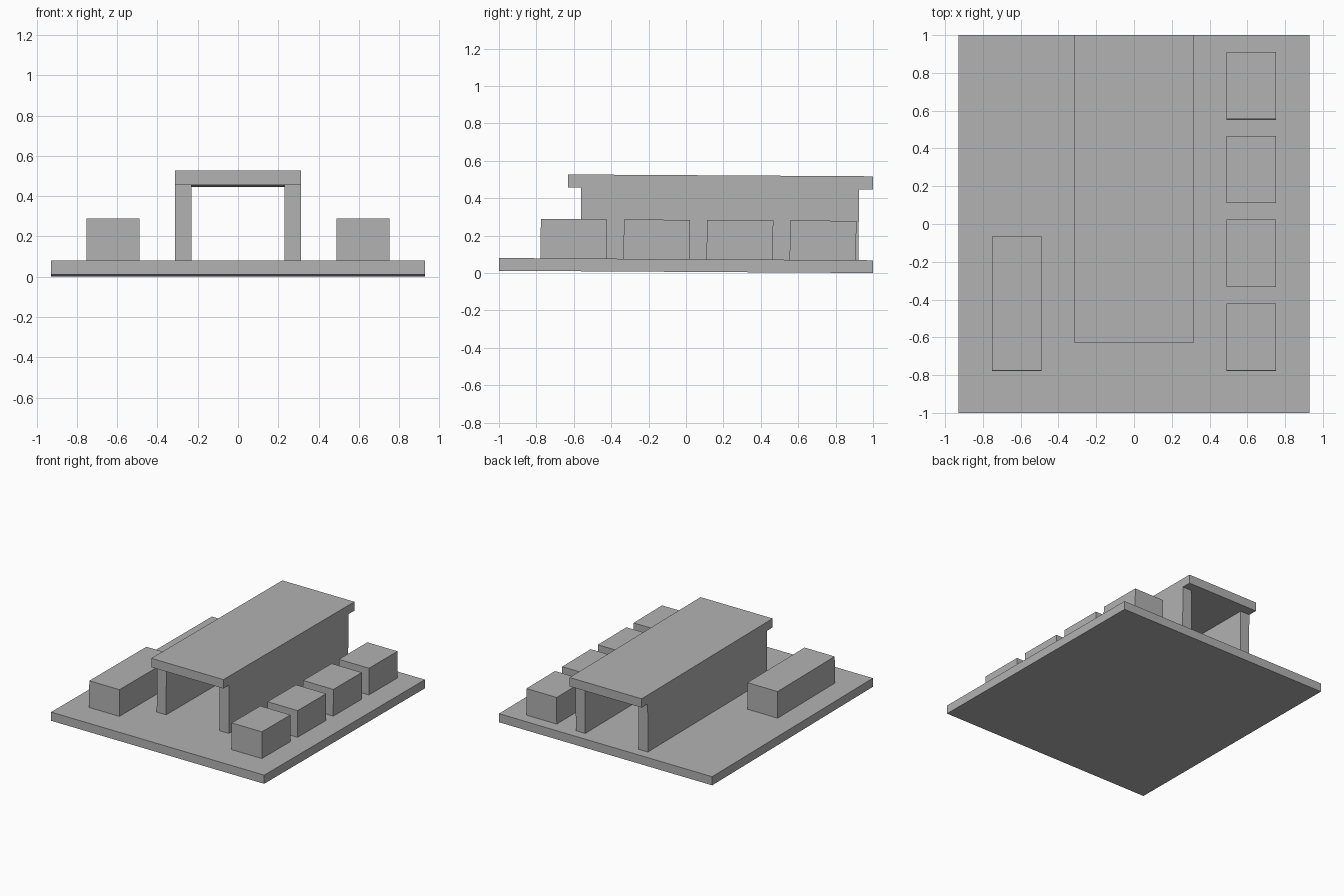
import bpy
from mathutils import Matrix

cube = bpy.data.objects.get("Cube")
if cube:
    bpy.data.objects.remove(cube, do_unlink=True)

# One flat grey for everything
grey = bpy.data.materials.new("plain_grey")
grey.use_nodes = True
colour = (0.445, 0.445, 0.445, 1)
grey.diffuse_color = colour
grey.node_tree.nodes["Principled BSDF"].inputs["Base Color"].default_value = colour

# The whole model leans slightly, with its front edge raised
TILT = Matrix.Translation((0, 0, 0.006)) @ Matrix.Rotation(-0.006, 4, 'X')


def box(name, x, y, z):
    """Box spanning the (low, high) range on each axis."""
    bpy.ops.mesh.primitive_cube_add(size=1)
    obj = bpy.context.object
    obj.name = name
    centre = [(a + b) / 2 for a, b in (x, y, z)]
    size = [b - a for a, b in (x, y, z)]
    obj.data.transform(TILT @ Matrix.Translation(centre) @ Matrix.Diagonal((*size, 1)))
    obj.data.materials.append(grey)
    return obj


BASE_TOP, BLOCK_TOP, WALL_TOP, ROOF_TOP = 0.068, 0.278, 0.447, 0.517

# Ground slab
box("base_slab", (-0.928, 0.928), (-1, 1), (0, BASE_TOP))

# Open-ended hall: two side walls under an overhanging roof
for side, x in (("right", (-0.314, -0.232)), ("left", (0.232, 0.314))):
    box(side + "_wall", x, (-0.563, 0.922), (BASE_TOP, WALL_TOP))
box("roof", (-0.314, 0.314), (-0.633, 0.997), (WALL_TOP, ROOF_TOP))

# Row of four small blocks on one side
for i in range(4):
    front = -0.778 + i * 0.444
    box(f"small_block_{i + 1}", (0.489, 0.752), (front, front + 0.355),
        (BASE_TOP, BLOCK_TOP))

# Single long block on the other side
box("long_block", (-0.752, -0.489), (-0.778, -0.067), (BASE_TOP, BLOCK_TOP))
